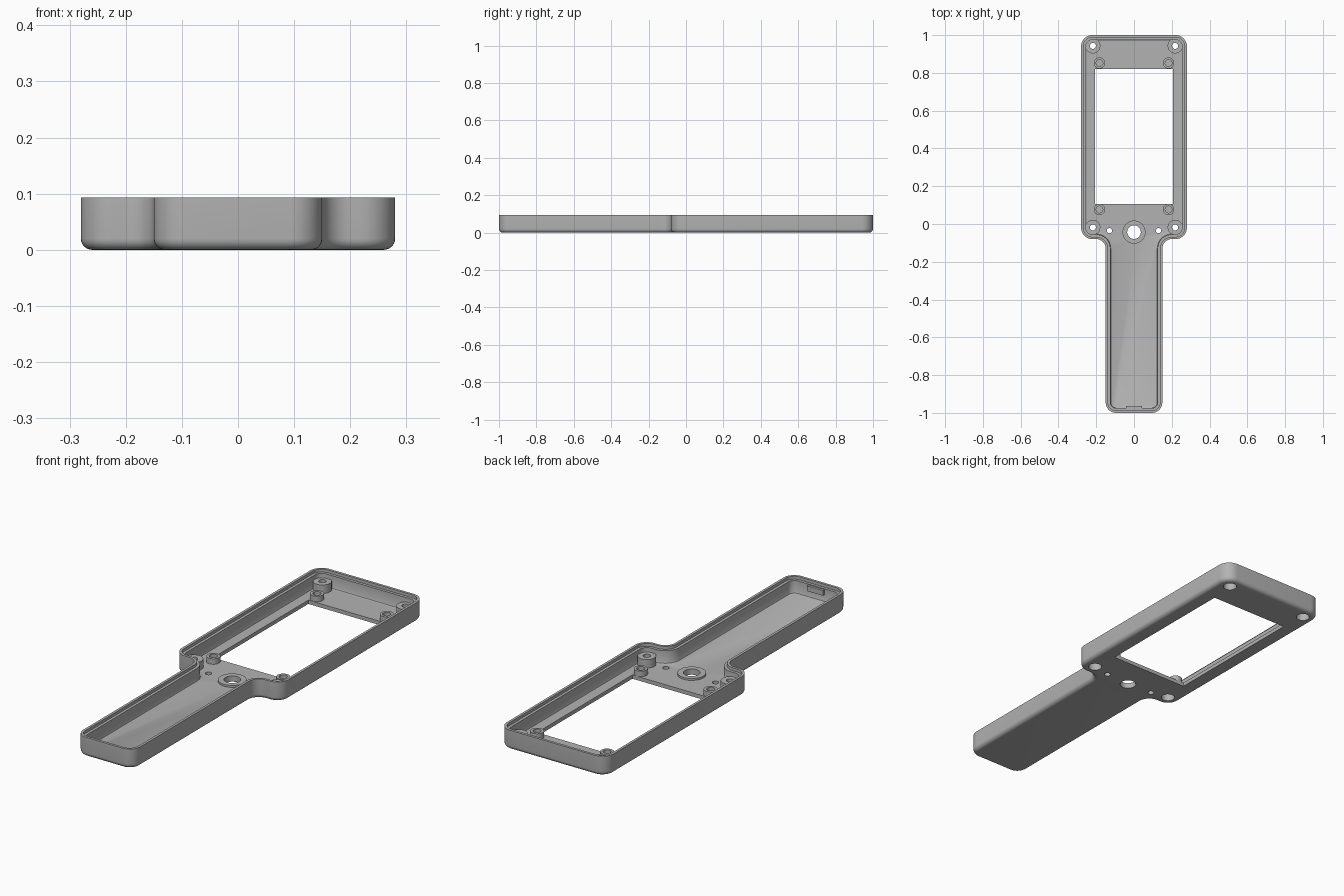
import bpy, bmesh
from math import sin, cos, pi, radians
from mathutils import Vector

if "Cube" in bpy.data.objects:
    bpy.data.objects.remove(bpy.data.objects["Cube"], do_unlink=True)

GREY = (0.45, 0.45, 0.45, 1)
mat = bpy.data.materials.new("plain grey")
mat.use_nodes = True
mat.diffuse_color = GREY
mat.node_tree.nodes["Principled BSDF"].inputs["Base Color"].default_value = GREY

HEIGHT, FLOOR, WALL, LIP, ROUND = 0.093, 0.018, 0.025, 0.012, 0.02


def finish(name, bm, loc=(0, 0, 0)):
    bmesh.ops.recalc_face_normals(bm, faces=bm.faces)
    me = bpy.data.meshes.new(name)
    bm.to_mesh(me)
    bm.free()
    me.materials.append(mat)
    ob = bpy.data.objects.new(name, me)
    ob.location = loc
    bpy.context.collection.objects.link(ob)
    return ob


def smooth(ob):
    bpy.ops.object.select_all(action='DESELECT')
    ob.select_set(True)
    bpy.context.view_layer.objects.active = ob
    bpy.ops.object.shade_smooth_by_angle(angle=radians(35))


def bridge(bm, a, b):
    for i in range(len(a)):
        j = (i + 1) % len(a)
        bm.faces.new((a[i], a[j], b[j], b[i]))


def box(name, lo, hi):
    bm = bmesh.new()
    bmesh.ops.create_cube(bm, size=1)
    for v in bm.verts:
        v.co = [l + (c + 0.5) * (h - l) for c, l, h in zip(v.co, lo, hi)]
    return finish(name, bm)


def lathe(name, profile, loc, steps=40):
    """Revolve a closed (radius, z) profile into a ring."""
    bm = bmesh.new()
    rings = [[bm.verts.new((r * cos(2 * pi * k / steps), r * sin(2 * pi * k / steps), z))
              for k in range(steps)] for r, z in profile]
    for i, ring in enumerate(rings):
        bridge(bm, ring, rings[(i + 1) % len(rings)])
    ob = finish(name, bm, (*loc, 0))
    smooth(ob)
    return ob


# Paddle outline: right half corners (x, y, radius), mirrored to the left
right = [(0.15, -1, 0.055), (0.15, -0.08, 0.05), (0.28, -0.08, 0.06), (0.28, 1, 0.06)]
corners = right + [(-x, y, r) for x, y, r in reversed(right)]


def outline(inset, steps=10):
    pts = []
    for i, (x, y, r) in enumerate(corners):
        p = Vector((x, y))
        u = (p - Vector(corners[i - 1][:2])).normalized()
        v = (Vector(corners[(i + 1) % len(corners)][:2]) - p).normalized()
        convex = u.x * v.y - u.y * v.x > 0
        rho = r - inset if convex else r + inset
        centre = p - u * r + v * r
        for k in range(steps + 1):
            t = k / steps * pi / 2
            pts.append(centre + rho * (u * sin(t) - v * cos(t)))
    return pts


# Shell wall section as (inset, z), from the underside over the rim to the floor
section = [(ROUND * (1 - sin(t)), ROUND * (1 - cos(t))) for t in [k * pi / 12 for k in range(7)]]
section += [(0, HEIGHT), (LIP, HEIGHT), (LIP, HEIGHT - 0.014), (WALL, HEIGHT - 0.014),
            (WALL, FLOOR + 0.006), (WALL + 0.002, FLOOR + 0.002), (WALL + 0.006, FLOOR)]
bm = bmesh.new()
loops = [[bm.verts.new((p.x, p.y, z)) for p in outline(d)] for d, z in section]
for a, b in zip(loops, loops[1:]):
    bridge(bm, a, b)
bm.faces.new(loops[0])
bm.faces.new(loops[-1])
shell = finish("shell", bm)

# Openings through the floor
screws = [(s * 0.218, y) for s in (-1, 1) for y in (-0.018, 0.943)]
posts = [(s * 0.183, y) for s in (-1, 1) for y in (0.077, 0.852)]
button = (0, -0.043)
holes = [(p, 0.03) for p in screws] + [((s * 0.13, -0.035), 0.014) for s in (-1, 1)]
holes.append((button, 0.036))

cutters = [box("window_cutter", (-0.206, 0.107, -0.1), (0.206, 0.82, 0.06))]
for (x, y), r in holes:
    bm = bmesh.new()
    bmesh.ops.create_cone(bm, cap_ends=True, segments=40, radius1=r, radius2=r, depth=0.12)
    cutters.append(finish("hole_cutter", bm, (x, y, 0)))

bpy.context.view_layer.objects.active = shell
for c in cutters:
    c.hide_render = True
    mod = shell.modifiers.new("cut", 'BOOLEAN')
    mod.operation, mod.solver, mod.object = 'DIFFERENCE', 'EXACT', c
    bpy.ops.object.modifier_apply(modifier=mod.name)
for c in cutters:
    bpy.data.objects.remove(c, do_unlink=True)
smooth(shell)

# Counterbored screw bosses, small posts and the button collar
low = FLOOR - 0.003
for p in screws:
    lathe("screw_boss", [(0.04, low), (0.04, 0.058), (0.016, 0.058), (0.016, 0.035),
                         (0.03, 0.035), (0.03, low)], p)
for p in posts:
    lathe("board_post", [(0.03, low), (0.03, 0.044), (0.018, 0.044), (0.018, low)], p)
lathe("button_collar", [(0.061, low), (0.061, 0.027), (0.036, 0.027), (0.036, low)], button)

# Latch tab inside the handle end
box("latch_tab", (-0.042, -0.98, 0.05), (0.042, -0.964, 0.075))
